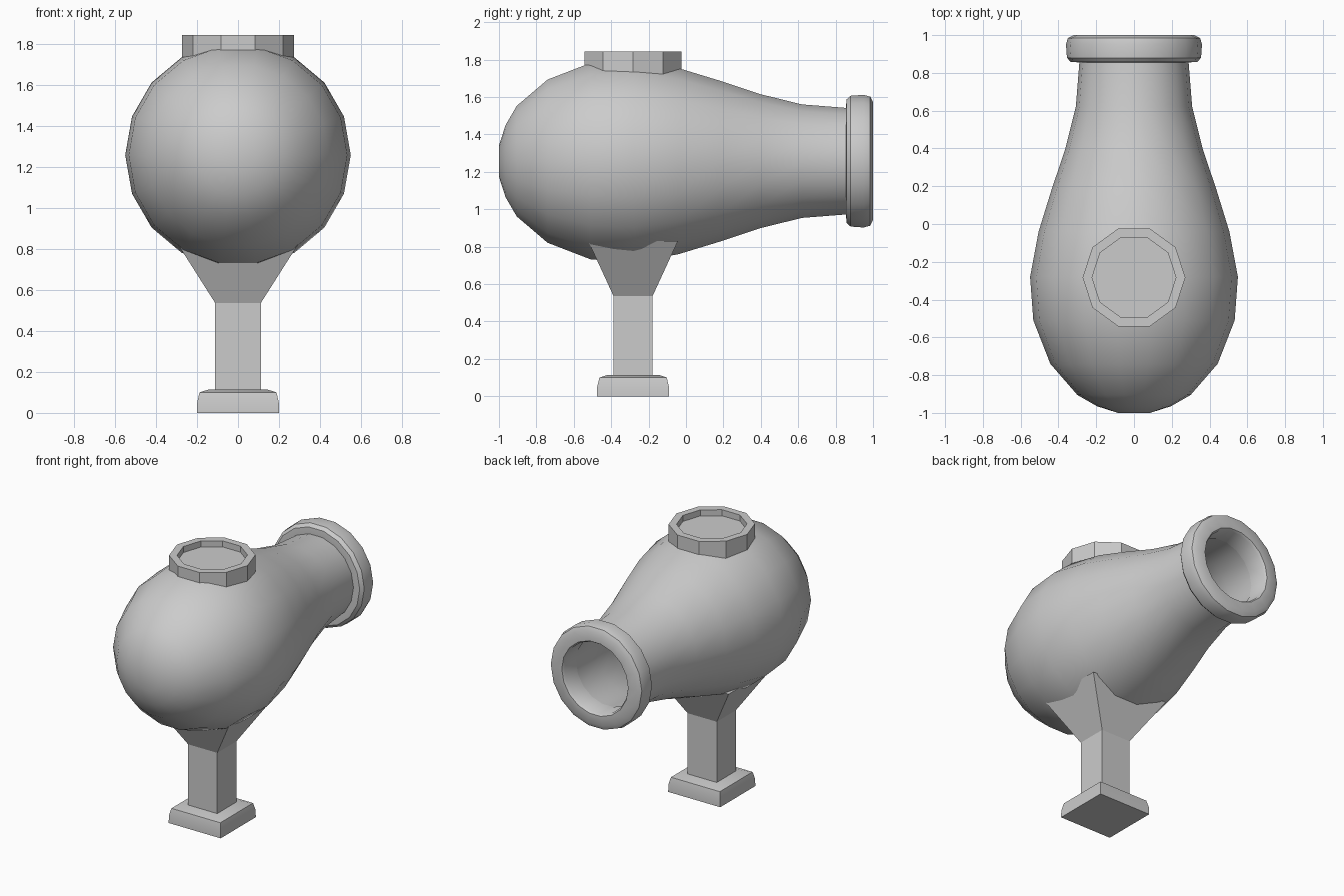
import bpy, bmesh
from math import sin, cos, tau, radians

if "Cube" in bpy.data.objects:
    bpy.data.objects.remove(bpy.data.objects["Cube"])


def loft(name, rings, smooth=False, closed=False):
    """Skin a list of point rings; cap the ends unless closed into a loop."""
    bm = bmesh.new()
    vs = [[bm.verts.new(p) for p in ring] for ring in rings]
    n = len(vs[0])
    pairs = list(zip(vs, vs[1:])) + ([(vs[-1], vs[0])] if closed else [])
    for a, b in pairs:
        for i in range(n):
            j = (i + 1) % n
            bm.faces.new((a[i], a[j], b[j], b[i]))
    if not closed:
        bm.faces.new(vs[0])
        bm.faces.new(vs[-1])
    bmesh.ops.recalc_face_normals(bm, faces=bm.faces)
    me = bpy.data.meshes.new(name)
    bm.to_mesh(me)
    bm.free()
    ob = bpy.data.objects.new(name, me)
    bpy.context.collection.objects.link(ob)
    if smooth:
        bpy.ops.object.select_all(action='DESELECT')
        ob.select_set(True)
        bpy.context.view_layer.objects.active = ob
        bpy.ops.object.shade_smooth_by_angle(angle=radians(33))
    return ob


AXIS_Z, MID_Y = 1.257, -0.283


def ring_y(y, r, n=18):
    return [(r * cos(tau * i / n), y, AXIS_Z + r * sin(tau * i / n)) for i in range(n)]


def ring_z(z, r, n=10):
    return [(r * cos(tau * i / n), MID_Y + r * sin(tau * i / n), z) for i in range(n)]


def rect(z, hx, hy):
    return [(sx * hx, MID_Y + sy * hy, z) for sx, sy in ((-1, -1), (1, -1), (1, 1), (-1, 1))]


# hollow bulb-shaped body with tapering neck
outer = [(-1, .085), (-.965, .195), (-.905, .30), (-.74, .443), (-.51, .533), (-.28, .55),
         (-.04, .505), (.18, .437), (.40, .363), (.62, .308), (.87, .288)]
inner = [(y, r - .043) for y, r in reversed(outer[2:])] + [(-.95, .06)]
loft("body", [ring_y(y, r) for y, r in outer + inner], smooth=True)

# rolled rim at the mouth
rim = [(.855, .28), (.858, .335), (.88, .355), (.95, .36), (.985, .35), (1, .32),
       (1, .255), (.985, .245), (.86, .243)]
loft("mouth_rim", [ring_y(y, r) for y, r in rim], smooth=True, closed=True)

# ten-sided collar on top with a shallow recess
loft("top_collar", [ring_z(z, r) for z, r in
                    ((1.69, .272), (1.842, .272), (1.842, .222), (1.80, .222))])

# square stem flaring into the body
loft("stem", [rect(.09, .112, .105), rect(.537, .112, .105), rect(.83, .298, .24)])

# foot with softened upper edge
loft("foot", [rect(0, .20, .193), rect(.05, .199, .192), rect(.10, .188, .18),
              rect(.115, .14, .135)], smooth=True)
